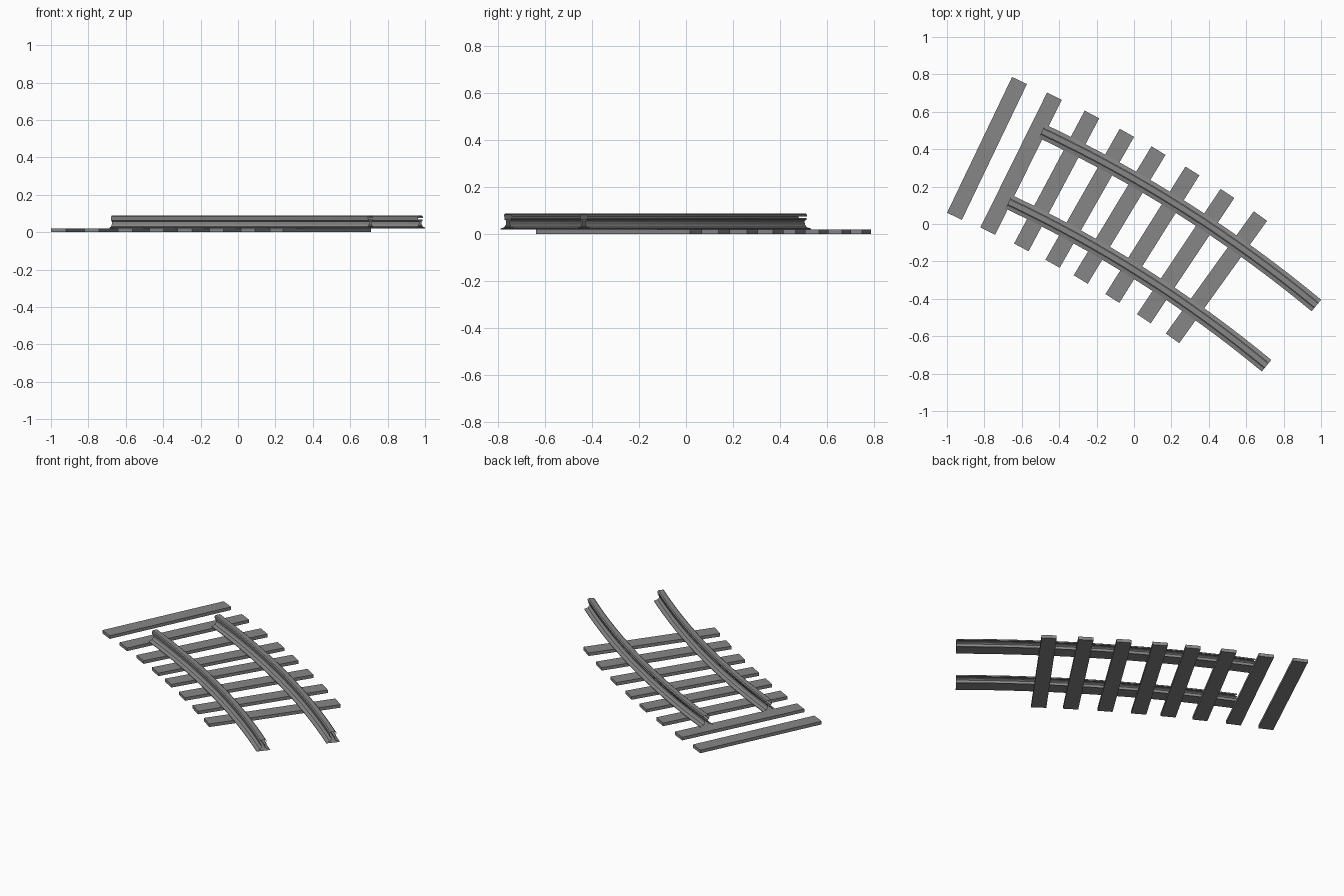
import bpy, bmesh
from math import radians, sin, cos
from mathutils import Vector, Matrix

cube = bpy.data.objects.get("Cube")
if cube:
    bpy.data.objects.remove(cube)

# Centre of the curve that the track follows
CX, CY = -3.448, -5.777


def material(name, value):
    mat = bpy.data.materials.new(name)
    mat.use_nodes = True
    col = (value, value, value, 1)
    mat.diffuse_color = col
    mat.node_tree.nodes["Principled BSDF"].inputs["Base Color"].default_value = col
    return mat


GREY = material("mid grey", 0.24)


def on_curve(radius, angle, z):
    a = radians(angle)
    return Vector((CX + radius * cos(a), CY + radius * sin(a), z))


def finish(name, bm):
    mesh = bpy.data.meshes.new(name)
    bm.to_mesh(mesh)
    bm.free()
    mesh.materials.append(GREY)
    obj = bpy.data.objects.new(name, mesh)
    bpy.context.collection.objects.link(obj)
    return obj


# Sleepers: position along the curve and own heading, in degrees
SLEEPERS = [(66.7, 64.4), (65.0, 63.7), (63.2, 62.0), (61.5, 60.4),
            (59.94, 58.9), (58.2, 57.9), (56.4, 56.3), (54.7, 54.3)]
for i, (angle, heading) in enumerate(SLEEPERS):
    bm = bmesh.new()
    place = (Matrix.Translation(on_curve(6.73, angle, 0.01))
             @ Matrix.Rotation(radians(heading), 4, 'Z')
             @ Matrix.Diagonal((0.805, 0.088, 0.02, 1)))
    bmesh.ops.create_cube(bm, size=1, matrix=place)
    finish(f"sleeper_{i + 1}", bm)

# Rail section, half width and height, from foot to crown
HALF = [(0.04, 0.02), (0.04, 0.024), (0.019, 0.03), (0.01, 0.042),
        (0.009, 0.056), (0.018, 0.062), (0.018, 0.068), (0.02, 0.075),
        (0.02, 0.083), (0.014, 0.088)]
SECTION = HALF + [(-u, z) for u, z in reversed(HALF)]
GAP = 6          # open slot below the head on the outer side
STEPS = 16


def rail(name, radius):
    bm = bmesh.new()
    rings = []
    for s in range(STEPS + 1):
        angle = 64.77 + (50.37 - 64.77) * s / STEPS
        rings.append([bm.verts.new(on_curve(radius + u, angle, z)) for u, z in SECTION])
    n = len(SECTION)
    for a, b in zip(rings, rings[1:]):
        for k in range(n):
            if k != GAP:
                j = (k + 1) % n
                bm.faces.new((a[k], b[k], b[j], a[j]))
    # Make the skin face outward
    bm.normal_update()
    crown = max(bm.faces, key=lambda f: f.calc_center_median().z)
    if crown.normal.z < 0:
        bmesh.ops.reverse_faces(bm, faces=bm.faces[:])
    obj = finish(name, bm)
    bpy.ops.object.select_all(action='DESELECT')
    obj.select_set(True)
    bpy.context.view_layer.objects.active = obj
    bpy.ops.object.shade_smooth_by_angle(angle=radians(25))


rail("outer_rail", 6.935)
rail("inner_rail", 6.517)
